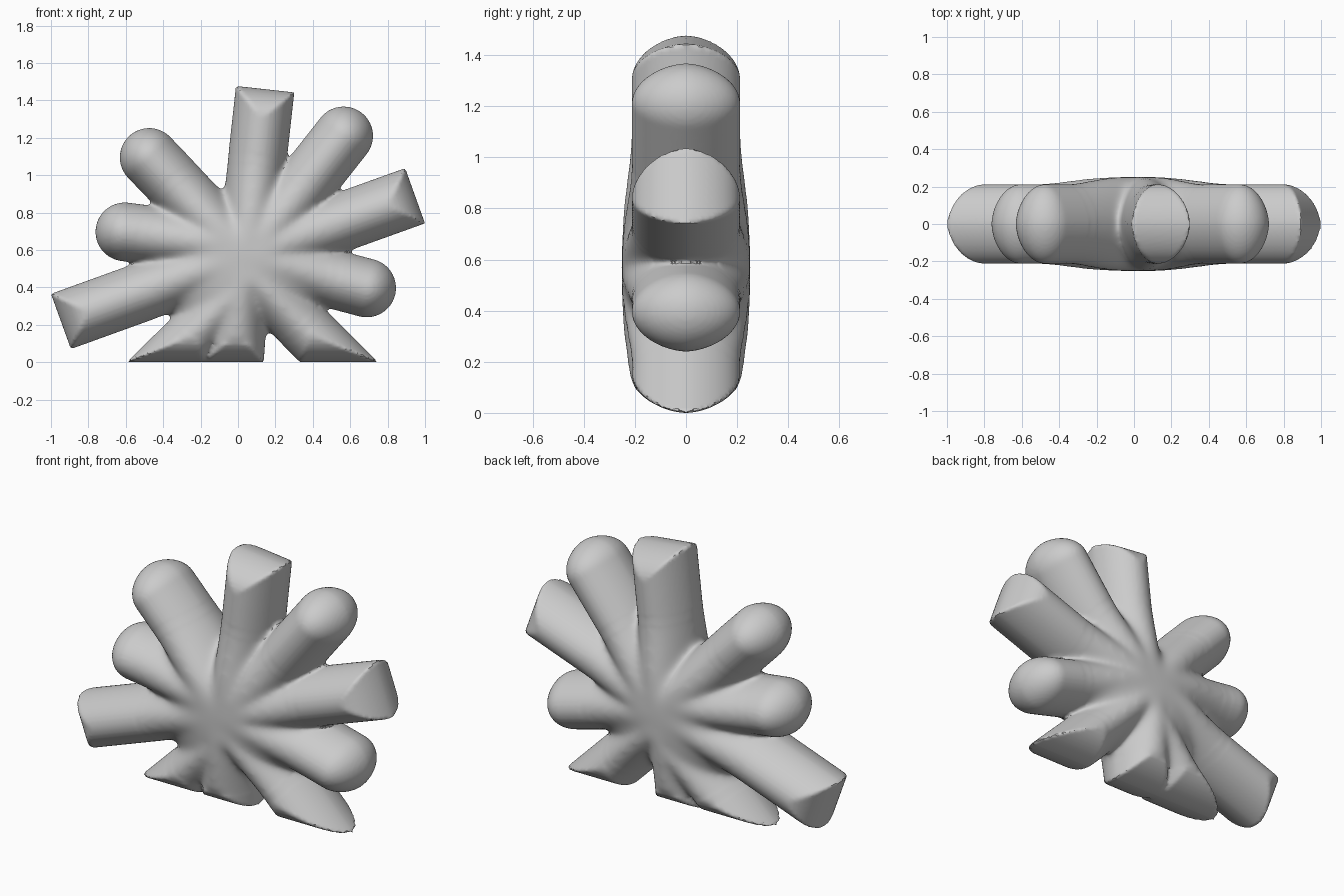
import bpy, bmesh, math
from mathutils import Vector

if "Cube" in bpy.data.objects:
    bpy.data.objects.remove(bpy.data.objects["Cube"])

W = 0.157            # arm half width
CENTRE = Vector((0.0, 0.57))


def bulge(d):
    """Half thickness at distance d from the outline, 0..1."""
    u = min(max(d / W, 0.0), 1.0)
    return (1 - (1 - u) ** 2) ** 0.58


def swell(p):
    """Overall half thickness, thicker towards the hub."""
    k = min(max((0.58 - (p - CENTRE).length) / 0.45, 0.0), 1.0)
    return 0.212 + 0.04 * k * k * (3 - 2 * k)


def inflate(bm, rows):
    """Skin rows of (point, half thickness) on the front and the back."""
    for side in (-1, 1):
        vs = [[bm.verts.new((p.x, side * h, p.y)) for p, h in row] for row in rows]
        for a, b in zip(vs, vs[1:]):
            for i in range(len(a) - 1):
                q = [a[i], a[i + 1], b[i + 1], b[i]]
                bm.faces.new(q if side > 0 else q[::-1])


def arm(bm, start, end, kind, w=W, lanes=28, steps=44):
    o, e = Vector(start), Vector(end)
    length = (e - o).length
    a = (e - o).normalized()
    n = Vector((-a.y, a.x))
    rows = []
    for i in range(lanes + 1):
        s = -w * math.cos(math.pi * i / lanes)
        base = o + n * s
        if kind == "round":
            reach = length + math.sqrt(max(w * w - s * s, 0))
        elif kind == "square":
            reach = length
        else:                                   # cut by the ground plane
            reach = -base.y / a.y
        row = []
        for j in range(steps + 1):
            t = reach * (1 - (1 - j / steps) ** 1.7)
            p = base + a * t
            d = w - abs(s)
            if kind == "round" and t > length:
                d = w - math.hypot(s, t - length)
            elif kind == "square":
                d = min(d, length - t)
            elif kind == "ground":
                d = min(d, p.y)
            h = 0.0 if j in (0, steps) else bulge(d) * swell(p)
            row.append((p, h))
        rows.append(row)
    inflate(bm, rows)


bm = bmesh.new()

# Ten arms: start, end (circle centre for round tips), tip kind
for start, end, kind in [
    ((0.05, 0.60), (0.145, 1.460), "square"),
    ((0.10, 0.62), (0.565, 1.210), "round"),
    ((0.00, 0.55), (0.947, 0.890), "square"),
    ((0.00, 0.58), (0.688, 0.397), "round"),
    ((0.03, 0.51), (0.540, 0.000), "ground"),
    ((0.02, 0.55), (-0.020, 0.000), "ground"),
    ((0.10, 0.48), (-0.385, 0.000), "ground"),
    ((0.00, 0.56), (-0.947, 0.218), "square"),
    ((0.00, 0.62), (-0.605, 0.697), "round"),
    ((0.00, 0.60), (-0.475, 1.095), "round"),
]:
    arm(bm, start, end, kind, 0.147 if kind == "ground" and abs(end[0]) > 0.1 else W)

# Hub: a dome over the polygon through the valleys between the arms
valleys = [(-0.08, 0.87), (0.23, 1.04), (0.48, 0.83), (0.45, 0.61), (0.49, 0.31),
           (0.16, 0.23), (-0.18, 0.10), (-0.36, 0.26), (-0.44, 0.53), (-0.40, 0.80)]
rows = []
for v in valleys + valleys[:1]:
    row = []
    for j in range(25):
        t = math.sin(math.pi / 2 * j / 24)
        p = CENTRE.lerp(Vector(v), t)
        row.append((p, 0.252 * max(1 - t ** 2.4, 0) ** 0.55))
    rows.append(row)
inflate(bm, rows)

bmesh.ops.remove_doubles(bm, verts=bm.verts, dist=1e-5)
bmesh.ops.dissolve_degenerate(bm, edges=bm.edges, dist=1e-6)
bmesh.ops.recalc_face_normals(bm, faces=bm.faces)
mesh = bpy.data.meshes.new("starburst_body")
bm.to_mesh(mesh)
bm.free()
body = bpy.data.objects.new("starburst_body", mesh)
bpy.context.collection.objects.link(body)

# Fuse hub and arms into one skin
fuse = body.modifiers.new("fuse", "REMESH")
fuse.mode = "VOXEL"
fuse.voxel_size = 0.012
graph = bpy.context.evaluated_depsgraph_get()
fused = bpy.data.meshes.new_from_object(body.evaluated_get(graph))
body.modifiers.clear()
body.data = fused

# Soften the joins around the hub only, leaving the tips crisp
bm = bmesh.new()
bm.from_mesh(fused)
for reach, times in ((0.56, 12), (0.50, 14)):
    soft = [v for v in bm.verts
            if (Vector((v.co.x, v.co.z)) - CENTRE).length < reach and v.co.z > 0.1]
    for _ in range(times):
        bmesh.ops.smooth_vert(bm, verts=soft, factor=0.5,
                              use_axis_x=True, use_axis_y=True, use_axis_z=True)
bm.to_mesh(fused)
bm.free()

grey = bpy.data.materials.new("light_grey")
grey.diffuse_color = (0.6, 0.6, 0.6, 1)
grey.use_nodes = True
grey.node_tree.nodes["Principled BSDF"].inputs["Base Color"].default_value = grey.diffuse_color
fused.materials.clear()
fused.materials.append(grey)

bpy.context.view_layer.objects.active = body
body.select_set(True)
bpy.ops.object.shade_smooth_by_angle(angle=math.radians(40))
